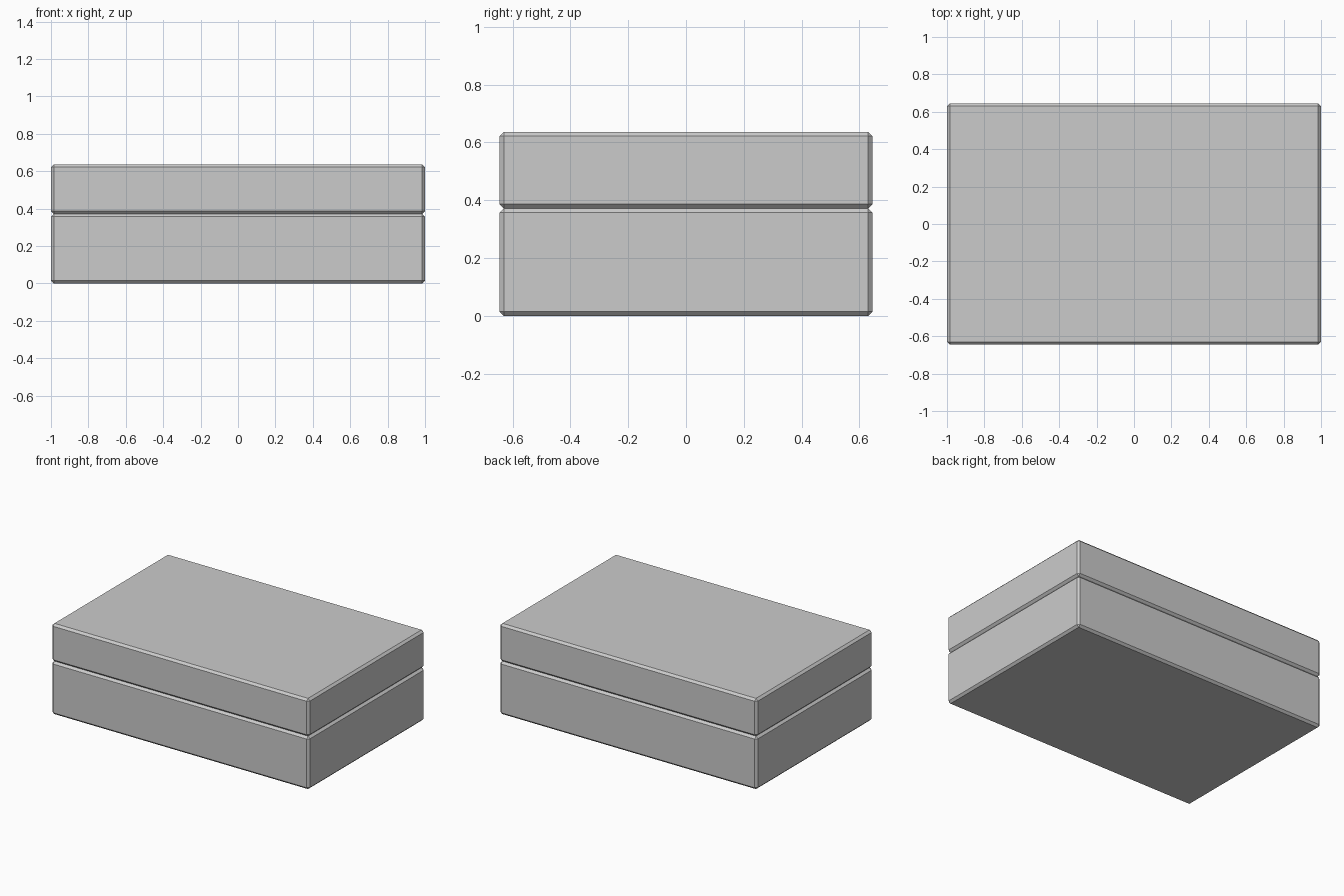
import bpy
import bmesh

if "Cube" in bpy.data.objects:
    bpy.data.objects.remove(bpy.data.objects["Cube"])

WIDTH, DEPTH, CHAMFER = 2.0, 1.29, 0.015


def chamfered_box(name, z0, z1):
    bm = bmesh.new()
    bmesh.ops.create_cube(bm, size=1)
    bmesh.ops.scale(bm, vec=(WIDTH, DEPTH, z1 - z0), verts=bm.verts)
    bmesh.ops.translate(bm, vec=(0, 0, (z0 + z1) / 2), verts=bm.verts)
    # Single flat chamfer on every edge
    bmesh.ops.bevel(bm, geom=bm.edges[:], offset=CHAMFER, offset_type='OFFSET',
                    segments=1, profile=0.5, affect='EDGES')
    mesh = bpy.data.meshes.new(name)
    bm.to_mesh(mesh)
    bm.free()
    obj = bpy.data.objects.new(name, mesh)
    bpy.context.collection.objects.link(obj)
    return obj


# Lower box and the lid resting on it
chamfered_box("box_base", 0.0, 0.372)
chamfered_box("box_lid", 0.372, 0.637)
